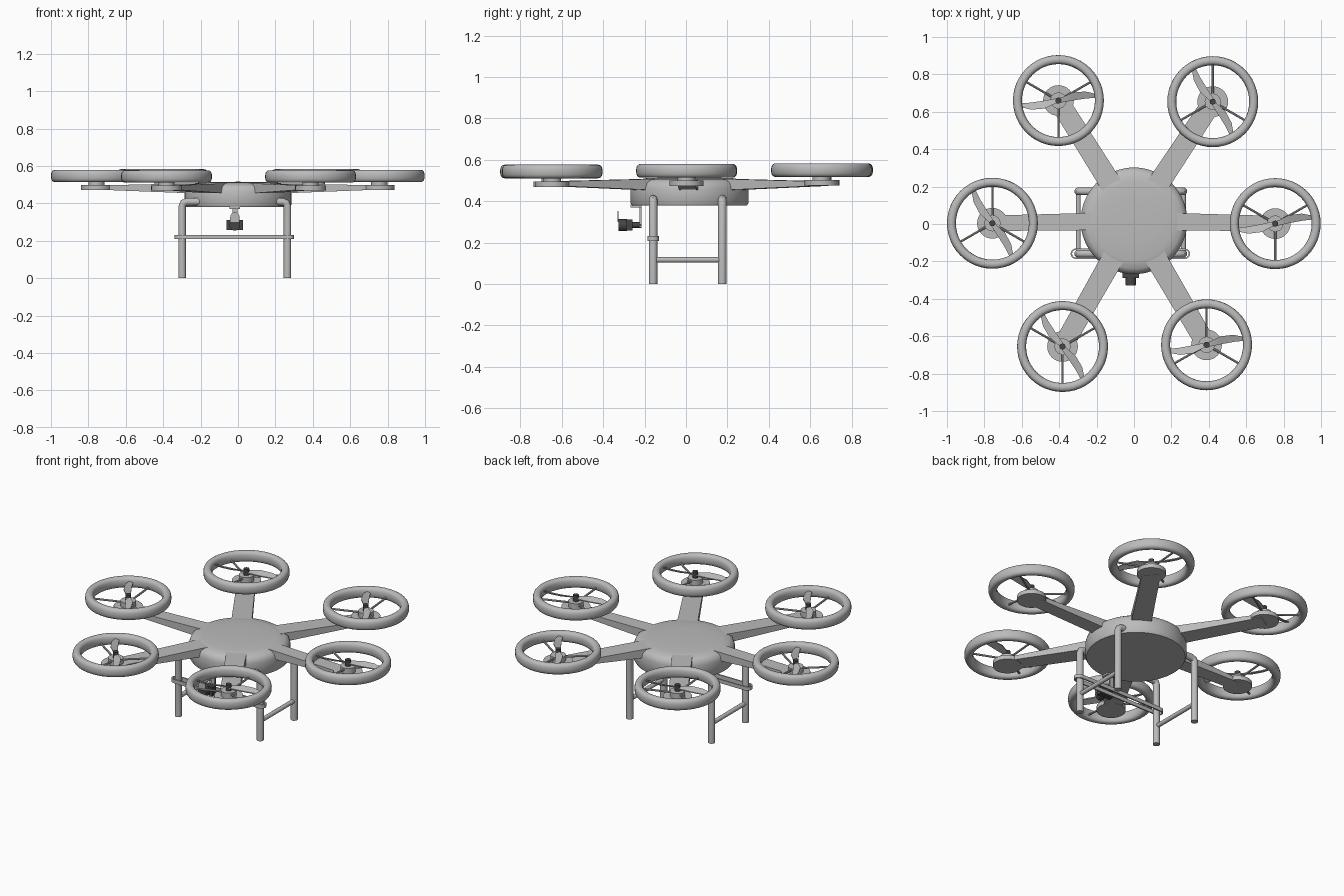
import bpy, bmesh, math
from mathutils import Vector, Matrix

if "Cube" in bpy.data.objects:
    bpy.data.objects.remove(bpy.data.objects["Cube"])


def material(name, v):
    m = bpy.data.materials.new(name)
    m.diffuse_color = (v, v, v, 1)
    m.use_nodes = True
    m.node_tree.nodes["Principled BSDF"].inputs["Base Color"].default_value = m.diffuse_color
    return m


GREY = material("light grey", 0.5)
DARK = material("dark grey", 0.06)


def finish(name, bm, mat=GREY, smooth=True):
    bmesh.ops.recalc_face_normals(bm, faces=bm.faces)
    me = bpy.data.meshes.new(name)
    bm.to_mesh(me)
    bm.free()
    me.materials.append(mat)
    ob = bpy.data.objects.new(name, me)
    bpy.context.collection.objects.link(ob)
    if smooth:
        bpy.ops.object.select_all(action='DESELECT')
        ob.select_set(True)
        bpy.context.view_layer.objects.active = ob
        bpy.ops.object.shade_smooth_by_angle(angle=math.radians(40))
    return ob


def lathe(name, profile, centre, mat=GREY, steps=48, closed=False):
    """Spin a radius/height profile about the vertical axis."""
    bm = bmesh.new()
    vs = [bm.verts.new((r, 0, z)) for r, z in profile]
    pairs = list(zip(vs, vs[1:])) + ([(vs[-1], vs[0])] if closed else [])
    es = [bm.edges.new(p) for p in pairs]
    bmesh.ops.spin(bm, geom=vs + es, cent=(0, 0, 0), axis=(0, 0, 1),
                   angle=2 * math.pi, steps=steps)
    bmesh.ops.remove_doubles(bm, verts=bm.verts, dist=1e-5)
    bmesh.ops.translate(bm, verts=bm.verts, vec=centre)
    return finish(name, bm, mat)


def disc(name, centre, r, z0, z1, mat=GREY, steps=32):
    return lathe(name, [(0, z0), (r, z0), (r, z1), (0, z1)], centre, mat, steps)


def loft(name, sections, mat=GREY, smooth=False, loop=False):
    """Skin a row of equal-length cross-sections."""
    bm = bmesh.new()
    rows = [[bm.verts.new(p) for p in s] for s in sections]
    n = len(rows[0])
    nxt = rows[1:] + ([rows[0]] if loop else [])
    for a, b in zip(rows, nxt):
        for i in range(n):
            bm.faces.new((a[i], a[(i + 1) % n], b[(i + 1) % n], b[i]))
    if not loop:
        bm.faces.new(rows[0])
        bm.faces.new(rows[-1])
    return finish(name, bm, mat, smooth)


def box(name, lo, hi, mat=GREY):
    (a, b, c), (d, e, f) = lo, hi
    return loft(name, [[(a, b, z), (d, b, z), (d, e, z), (a, e, z)] for z in (c, f)], mat)


def tube(name, points, r, mat=GREY, n=16):
    """Round tube along a path, mitred at bends."""
    pts = [Vector(p) for p in points]
    secs = []
    for i, p in enumerate(pts):
        d = (pts[min(i + 1, len(pts) - 1)] - pts[max(i - 1, 0)]).normalized()
        side = Vector((0, 1, 0)) if abs(d.y) < 0.7 else Vector((1, 0, 0))
        u = d.cross(side).normalized()
        w = d.cross(u)
        secs.append([p + r * (math.cos(t) * u + math.sin(t) * w)
                     for t in (2 * math.pi * k / n for k in range(n))])
    return loft(name, secs, mat, True)


# Round body with a softly domed top
BODY = Vector((0, 0.017, 0))
lathe("body", [(0, .516), (.12, .515), (.21, .511), (.255, .504), (.276, .49),
               (.285, .465), (.285, .392), (.278, .38), (0, .38)], BODY, steps=64)

# Guard ring cross-section: rounded, taller than wide
ring_profile = []
for k in range(20):
    t = 2 * math.pi * k / 20
    c, s = math.cos(t), math.sin(t)
    ring_profile.append((.219 + .024 * math.copysign(abs(c) ** .8, c),
                         .547 + .033 * math.copysign(abs(s) ** .8, s)))

# Rotors: x, y, blade angle, first strut angle, arm half width
rotors = [("back_left", -.404, .66, 10, 30, .058), ("back_right", .421, .654, 123, 90, .058),
          ("left", -.757, .004, 123, 90, .046), ("right", .755, .002, 12, 30, .046),
          ("front_left", -.382, -.655, 125, 30, .058), ("front_right", .388, -.646, 12, 90, .058)]
for name, x, y, blade, strut, hw in rotors:
    c = Vector((x, y, y * .005))
    # Tapered arm
    d = Vector((x, y, 0)) - BODY
    d.z = 0
    length = d.length
    d.normalize()
    p = Vector((-d.y, d.x, 0))

    def arm_section(dist, w, z0, z1):
        m = BODY + d * dist
        return [m + p * a * w + Vector((0, 0, z)) for a, z in ((-1, z0), (1, z0), (1, z1), (-1, z1))]

    loft(name + "_arm", [arm_section(.22, hw, .453, .508),
                         arm_section(length, hw * .9, .474, .496)])
    # Motor pad, motor and shaft cap
    disc(name + "_motor_pad", c, .082, .473, .499)
    disc(name + "_motor", c, .043, .495, .532)
    disc(name + "_shaft_cap", c, .016, .53, .57, DARK, 20)
    # Guard ring and three struts
    lathe(name + "_guard_ring", ring_profile, c, closed=True)
    for k in range(3):
        a = math.radians(strut + 120 * k)
        e = Vector((math.cos(a), math.sin(a), 0))
        tube(f"{name}_strut_{k + 1}", [c + e * .03 + Vector((0, 0, .52)),
                                       c + e * .205 + Vector((0, 0, .535))], .006, n=8)
    # Two-bladed propeller, swept in an S and pitched
    rot = Matrix.Rotation(math.radians(blade), 3, 'Z')
    secs = []
    for s, w, sweep in ((-.195, .012, .008), (-.15, .019, -.004), (-.08, .021, -.008),
                        (-.02, .013, 0), (.02, .013, 0), (.08, .021, .008),
                        (.15, .019, .004), (.195, .012, -.008)):
        pitch = .35 * w * (1 if s > 0 else -1)
        secs.append([c + rot @ Vector((s, sweep + a * w, .552 + a * pitch + h))
                     for a, h in ((-1, -.003), (1, -.003), (1, .003), (-1, .003))])
    loft(name + "_propeller", secs, smooth=True)

# Landing legs, bent inward at the top, with a low side bar on each side
for side, x in (("left", -.298), ("right", .264)):
    s = -1 if x < 0 else 1
    for end, y in (("front", -.159), ("back", .175)):
        tube(f"{end}_{side}_leg", [(x, y, 0), (x, y, .385), (x - s * .007, y, .402),
                                   (x - s * .025, y, .409), (x - s * .12, y, .409)], .0205)
    tube(side + "_side_bar", [(x, -.159, .117), (x, .175, .117)], .013)

# Thin strap looped around both front legs
outline = []
for k in range(18):
    t = math.pi * (k % 9) / 8 + (-math.pi / 2 if k < 9 else math.pi / 2)
    outline.append((.272 if k < 9 else -.311, math.cos(t), math.sin(t)))
loft("leg_strap", [[(cx + r * co, -.159 + r * si, z)
                    for r, z in ((.028, .209), (.028, .232), (.02, .232), (.02, .209))]
                   for cx, co, si in outline], loop=True)

# Camera hung under the front edge of the body
box("camera_mount_plate", (-.045, -.268, .37), (.012, -.215, .384))
box("camera_hanger", (-.03, -.224, .272), (-.004, -.214, .375))
tube("camera_pivot", [(-.017, -.265, .285), (-.017, -.215, .285)], .014, DARK)
box("camera_body", (-.062, -.29, .258), (.028, -.258, .312), DARK)
tube("camera_lens", [(-.017, -.326, .284), (-.017, -.285, .284)], .029, DARK, 24)
# Tapered front plate rising above the lens
loft("camera_front_plate", [[(-.017 + a * w, y, z) for a, z, w in
                             ((-1, .3, .026), (1, .3, .026), (1, .335, .024),
                              (1, .352, .012), (-1, .352, .012), (-1, .335, .024))]
                            for y in (-.33, -.325)])
